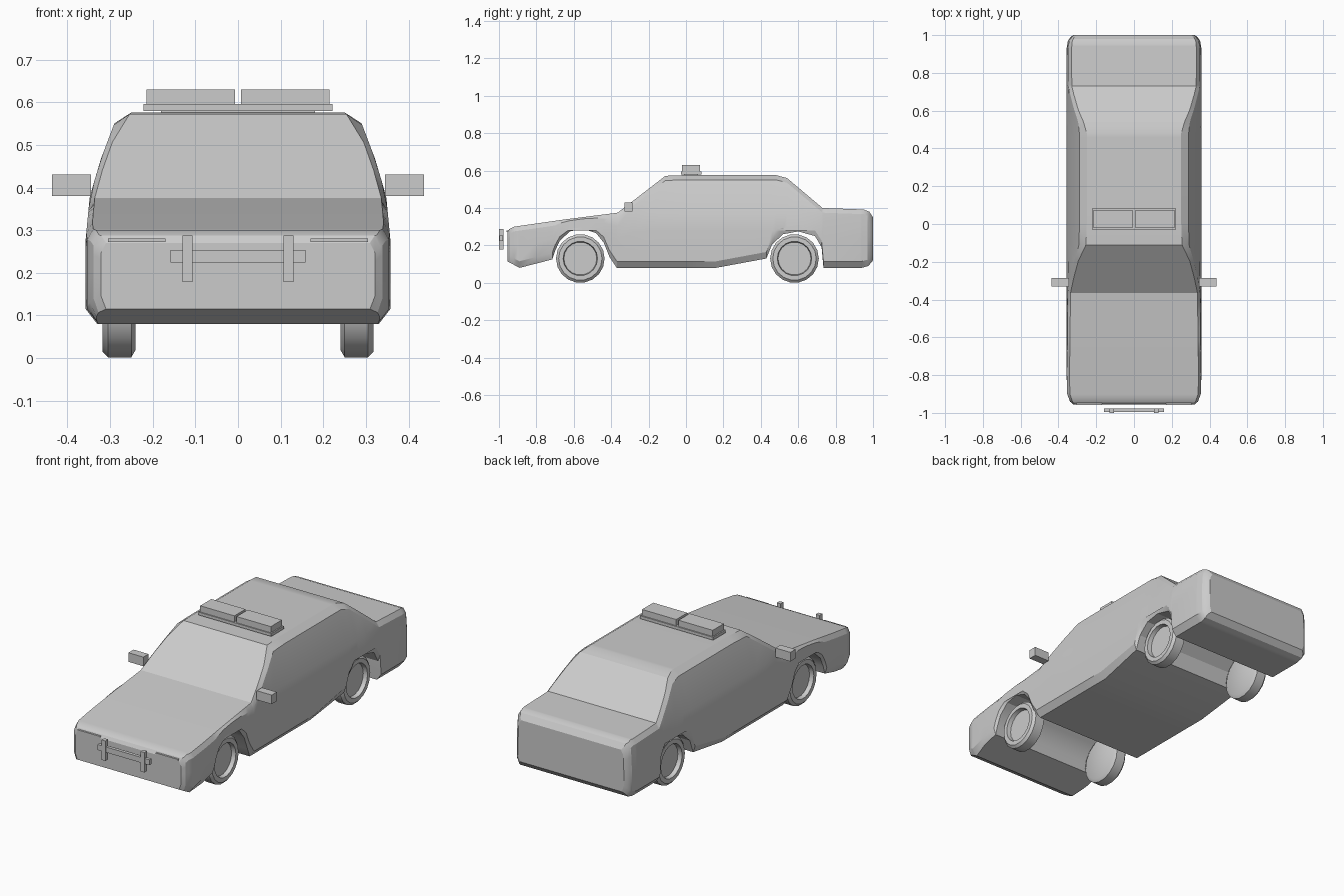
import bpy, bmesh, math

cube = bpy.data.objects.get("Cube")
if cube:
    bpy.data.objects.remove(cube)

grey = bpy.data.materials.new("plain grey")
grey.use_nodes = True
grey.diffuse_color = (0.6, 0.6, 0.6, 1)
grey.node_tree.nodes["Principled BSDF"].inputs["Base Color"].default_value = (0.6, 0.6, 0.6, 1)


def finish(name, bm, smooth=None):
    bmesh.ops.recalc_face_normals(bm, faces=bm.faces)
    mesh = bpy.data.meshes.new(name)
    bm.to_mesh(mesh)
    bm.free()
    mesh.materials.append(grey)
    ob = bpy.data.objects.new(name, mesh)
    bpy.context.collection.objects.link(ob)
    if smooth:
        bpy.ops.object.select_all(action='DESELECT')
        ob.select_set(True)
        bpy.context.view_layer.objects.active = ob
        bpy.ops.object.shade_smooth_by_angle(angle=math.radians(smooth))
    return ob


def box(name, x, y, z):
    bm = bmesh.new()
    bmesh.ops.create_cube(bm, size=1)
    for v in bm.verts:
        for i, (a, b) in enumerate((x, y, z)):
            v.co[i] = (a + b) / 2 + v.co[i] * (b - a)
    return finish(name, bm)


def pair(name, x, y, z):
    box("left_" + name, x, y, z)
    box("right_" + name, (-x[1], -x[0]), y, z)


def interp(table, t):
    if t <= table[0][0]:
        return table[0][1]
    for (a, p), (b, q) in zip(table, table[1:]):
        if t <= b:
            return p + (q - p) * (t - a) / (b - a)
    return table[-1][1]


def loft(bm, rings):
    for a, b in zip(rings, rings[1:]):
        for i in range(len(a)):
            j = (i + 1) % len(a)
            bm.faces.new((a[i], a[j], b[j], b[i]))
    bm.faces.new(rings[0])
    bm.faces.new(rings[-1])


# Body outlines: underside with wheel arches, top line, width by height, end rounding
under = [(-.955, .115), (-.89, .08), (-.715, .125), (-.70, .17), (-.675, .225),
         (-.62, .275), (-.55, .29), (-.48, .265), (-.44, .215), (-.41, .14),
         (-.37, .08), (.16, .08), (.43, .13), (.46, .205), (.52, .26),
         (.60, .275), (.69, .25), (.725, .19), (.735, .08), (.94, .08),
         (.975, .09), (1.0, .12)]
top = [(-.955, .27), (-.945, .287), (-.92, .30), (-.64, .34), (-.365, .375),
       (-.11, .572), (.0, .576), (.48, .576), (.54, .56), (.73, .40),
       (.95, .392), (.98, .38), (1.0, .35)]
width = [(.08, .33), (.115, .357), (.28, .357), (.375, .348), (.455, .326),
         (.55, .29), (.576, .262)]
taper = [(-.955, .90), (-.94, .95), (-.90, .99), (-.8, 1), (.93, 1),
         (.97, .98), (.99, .94), (1.0, .90)]

stations = sorted({p[0] for p in under + top + taper} | {-.28, -.195, .62})
bm = bmesh.new()
rings = []
for y in stations:
    lo, hi = interp(under, y), interp(top, y)
    h = hi - lo
    base, shoulder = lo + min(.035, .2 * h), hi - min(.025, .15 * h)
    clamp = lambda t, k: min(t, base + (shoulder - base) * k)
    levels = [lo, base, clamp(.28, .5), clamp(.375, .8), shoulder, hi]
    half = [(interp(width, z) * interp(taper, y), z) for z in levels]
    # Tuck in the sill and the top edge
    half[0] = (min(half[0][0], half[1][0] - .012), lo)
    half[-1] = (half[-1][0] - .012, hi)
    ring = half + [(-x, z) for x, z in reversed(half)]
    rings.append([bm.verts.new((x, y, z)) for x, z in ring])
loft(bm, rings)
finish("car_body", bm, 25)

# Wheels: turned tyre with a dished rim
wheel_profile = [(.24, .112), (.25, .13), (.305, .13), (.318, .116),
                 (.318, .092), (.295, .088)]
for end, yc in (("front", -.565), ("rear", .58)):
    for side, s in (("left", 1), ("right", -1)):
        bm = bmesh.new()
        steps = [2 * math.pi * k / 18 for k in range(18)]
        rings = [[bm.verts.new((s * x, yc + r * math.cos(a), .13 + r * math.sin(a)))
                  for a in steps] for x, r in wheel_profile]
        loft(bm, rings)
        finish(f"{end}_{side}_wheel", bm, 30)

# Roof light bar
box("light_bar_foot", (-.18, .18), (-.01, .065), (.565, .582))
box("light_bar_base", (-.222, .222), (-.028, .082), (.58, .596))
pair("light_bar_lamp", (.007, .215), (-.022, .075), (.595, .63))

# Door mirrors
pair("door_mirror", (.345, .436), (-.33, -.285), (.38, .43))

# Front push bar
box("push_bar", (-.158, .158), (-.996, -.978), (.224, .254))
pair("push_bar_upright", (.107, .13), (-1.0, -.976), (.178, .288))

# Headlight slits
pair("headlight_trim", (.17, .305), (-.959, -.94), (.272, .281))
